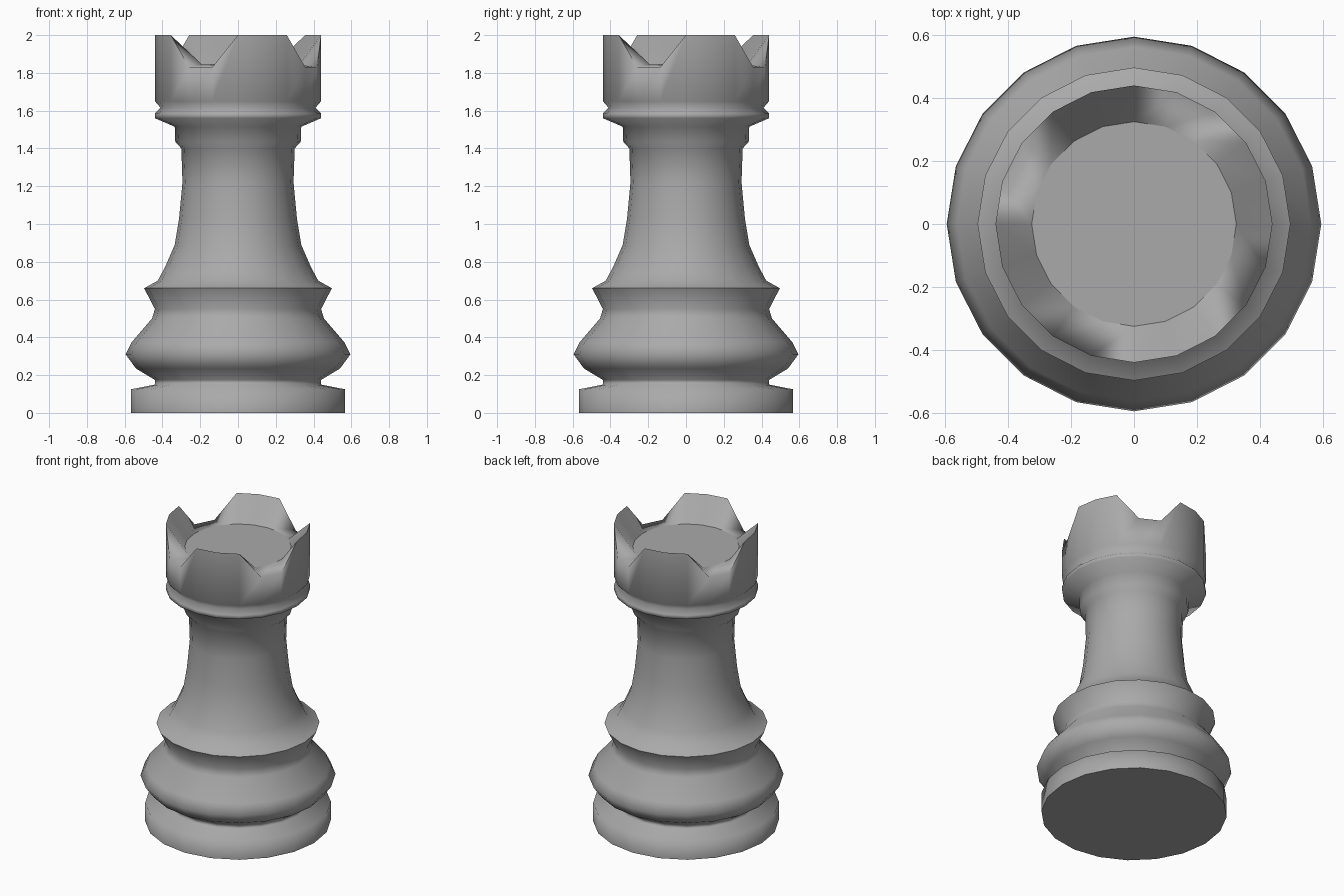
import bpy, bmesh
from math import sin, cos, pi, radians

if "Cube" in bpy.data.objects:
    bpy.data.objects.remove(bpy.data.objects["Cube"], do_unlink=True)

SIDES = 20

grey = bpy.data.materials.new("stone grey")
grey.use_nodes = True
tone = (0.4, 0.4, 0.4, 1)
grey.diffuse_color = tone
grey.node_tree.nodes["Principled BSDF"].inputs["Base Color"].default_value = tone

# Turned silhouette as (radius, height), bottom to top of the straight turret wall
body = [
    (0.566, 0), (0.566, 0.125), (0.44, 0.15), (0.44, 0.175),          # foot
    (0.54, 0.235), (0.595, 0.31), (0.562, 0.375), (0.455, 0.5),       # bulge
    (0.44, 0.55), (0.497, 0.66), (0.425, 0.7),                        # flange
    (0.387, 0.77), (0.335, 0.89), (0.312, 1.03), (0.294, 1.22), (0.3, 1.4),  # stem
    (0.332, 1.435), (0.335, 1.515), (0.44, 1.56), (0.44, 1.585),      # collar
    (0.41, 1.615), (0.44, 1.65),                                      # turret wall
]


def ring(bm, radius, height):
    """One ring of vertices; height is a number or a function of the index."""
    verts = []
    for k in range(SIDES):
        a = 2 * pi * k / SIDES - pi / 2
        z = height(k) if callable(height) else height
        verts.append(bm.verts.new((radius * cos(a), radius * sin(a), z)))
    return verts


def battlement(k):
    """Four merlons: three high points, then two low points."""
    return 2.0 if k % 5 < 3 else 1.83


bm = bmesh.new()
rings = [ring(bm, r, z) for r, z in body]
rings.append(ring(bm, 0.44, battlement))
rings.append(ring(bm, 0.325, 1.845))

# Skin the rings together, then close the foot and the turret floor
for low, high in zip(rings, rings[1:]):
    for k in range(SIDES):
        n = (k + 1) % SIDES
        bm.faces.new((low[k], low[n], high[n], high[k]))
bm.faces.new(rings[0][::-1])
bm.faces.new(rings[-1])
bmesh.ops.recalc_face_normals(bm, faces=bm.faces)

mesh = bpy.data.meshes.new("rook_body")
bm.to_mesh(mesh)
bm.free()
mesh.materials.append(grey)
rook = bpy.data.objects.new("rook_body", mesh)
bpy.context.collection.objects.link(rook)

# Soft turned surface, crisp caps and rim
bpy.ops.object.select_all(action="DESELECT")
rook.select_set(True)
bpy.context.view_layer.objects.active = rook
bpy.ops.object.shade_smooth_by_angle(angle=radians(85))
for face in mesh.polygons:
    if len(face.vertices) == SIDES:
        face.use_smooth = False
